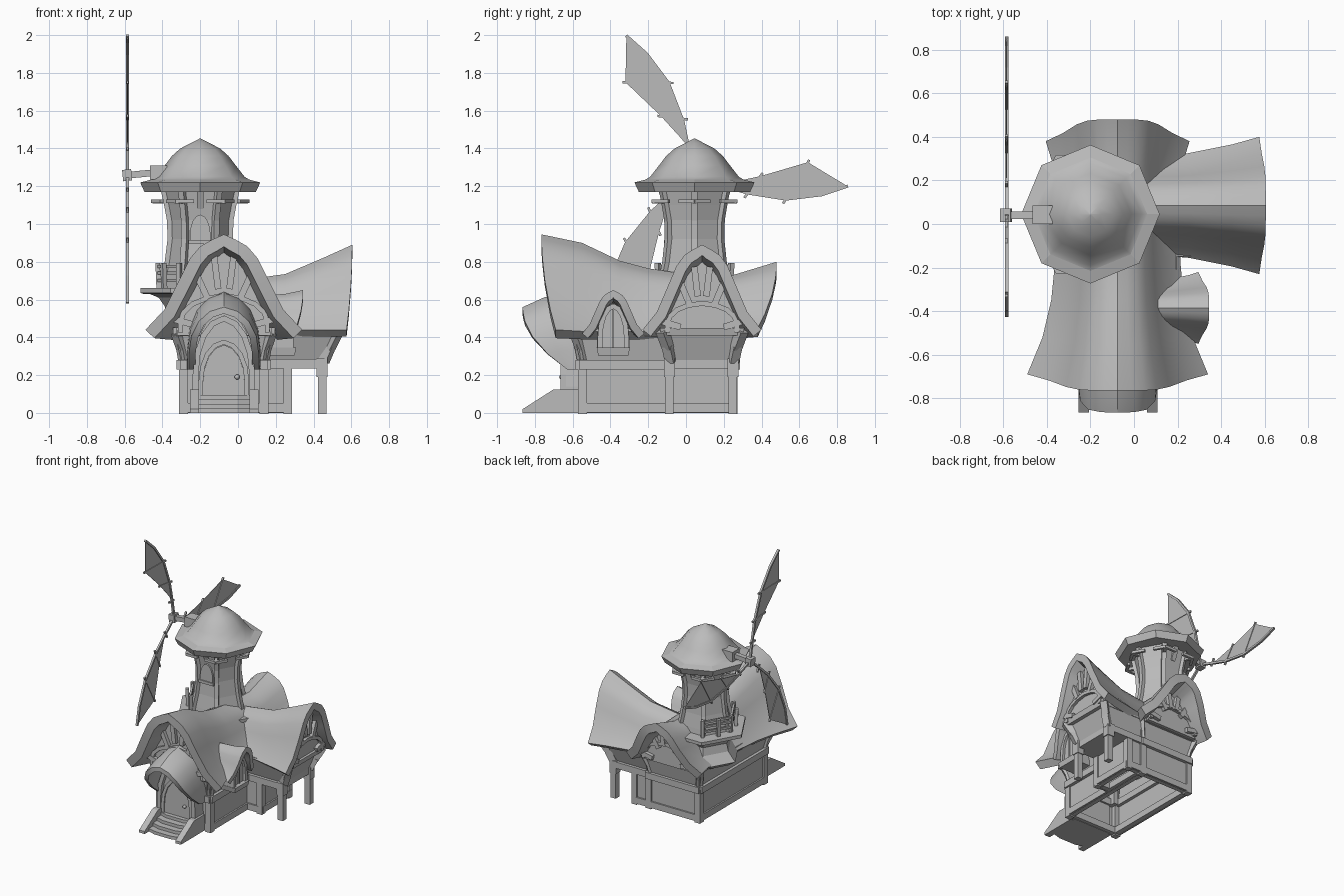
import bpy, bmesh, math
from mathutils import Vector, Matrix

cube = bpy.data.objects.get("Cube")
if cube:
    bpy.data.objects.remove(cube)

GREY = bpy.data.materials.new("plain grey")
GREY.use_nodes = True
GREY.diffuse_color = (0.5, 0.5, 0.5, 1)
GREY.node_tree.nodes["Principled BSDF"].inputs["Base Color"].default_value = (0.5, 0.5, 0.5, 1)

CX, CY = -0.075, 0.085           # ridge lines of the house and of the wing
TX, TY = -0.2, 0.045             # tower axis


def finish(name, bm, angle=0):
    bmesh.ops.recalc_face_normals(bm, faces=bm.faces)
    me = bpy.data.meshes.new(name)
    bm.to_mesh(me)
    bm.free()
    me.materials.append(GREY)
    if angle:
        me.shade_smooth()
        me.set_sharp_from_angle(angle=math.radians(angle))
    ob = bpy.data.objects.new(name, me)
    bpy.context.collection.objects.link(ob)
    return ob


def across_x(a, b, d):           # faces front or back
    return Vector((CX + a, d, b))


def across_y(a, b, d):           # faces the side
    return Vector((d, CY + a, b))


def dormer_y(a, b, d):
    return Vector((d, -0.385 + a, b))


def frustum(name, x, y, z, grow=0, caps=True):
    """Box whose top spreads outward by grow; without caps it is a hollow shell."""
    bm = bmesh.new()
    rings = [[bm.verts.new((px, py, h)) for px, py in
              ((x[0] - g, y[0] - g), (x[1] + g, y[0] - g), (x[1] + g, y[1] + g), (x[0] - g, y[1] + g))]
             for h, g in ((z[0], 0), (z[1], grow))]
    if caps:
        bm.faces.new(rings[0])
        bm.faces.new(rings[1])
    for i in range(4):
        j = (i + 1) % 4
        bm.faces.new((rings[0][i], rings[0][j], rings[1][j], rings[1][i]))
    return finish(name, bm)


def prism(name, pts, place, d0, d1):
    """Flat outline pushed from depth d0 to depth d1."""
    bm = bmesh.new()
    lo, hi = ([bm.verts.new(place(a, b, d)) for a, b in pts] for d in (d0, d1))
    bm.faces.new(lo)
    bm.faces.new(hi)
    for i in range(len(pts)):
        j = (i + 1) % len(pts)
        bm.faces.new((lo[i], lo[j], hi[j], hi[i]))
    return finish(name, bm)


def beams(name, chains, w):
    """Square timbers along each chain of points."""
    bm = bmesh.new()
    for chain in chains:
        for p, q in zip(chain, chain[1:]):
            p, q = Vector(p), Vector(q)
            rot = (q - p).to_track_quat('Z', 'Y').to_matrix().to_4x4()
            size = Matrix.Diagonal((w, w, (q - p).length + w * 0.3, 1))
            bmesh.ops.create_cube(bm, size=1, matrix=Matrix.Translation((p + q) / 2) @ rot @ size)
    return finish(name, bm)


def band(name, x, y, z, w):
    """Timber running round a room; x and y are its outer faces."""
    r = w / 2
    x, y = (x[0] + r, x[1] - r), (y[0] + r, y[1] - r)
    loop = [(x[0], y[0]), (x[1], y[0]), (x[1], y[1]), (x[0], y[1]), (x[0], y[0])]
    return beams(name, [[(px, py, z) for px, py in loop]], w)


def spin(name, profile, n, angle=0):
    """Profile of (radius, height) turned about the tower axis."""
    bm = bmesh.new()
    rings = [[bm.verts.new((TX + r * math.cos(k * math.tau / n), TY + r * math.sin(k * math.tau / n), z))
              for k in range(n)] for r, z in profile]
    for lo, hi in zip(rings, rings[1:]):
        for k in range(n):
            bm.faces.new((lo[k], lo[(k + 1) % n], hi[(k + 1) % n], hi[k]))
    bm.faces.new(rings[0])
    bm.faces.new(rings[-1])
    return finish(name, bm, angle)


BELL = [(0, 1), (.15, .945), (.3, .875), (.43, .75), (.57, .52), (.76, .21), (1, 0)]
ARCH = [(0, 1), (.4, .93), (.72, .77), (.93, .53), (1, .25), (1, 0)]


def mirrored(half):
    return [(-t, h) for t, h in reversed(half[1:])] + half


def roof(name, half, place, stations, thick):
    """Curved roof lofted along its ridge; station = place, ridge, eave, half width, eave lag."""
    bm = bmesh.new()
    prof, rows = mirrored(half), []
    for pos, ridge, eave, width, lag in stations:
        pts = [Vector((t * width, eave + h * (ridge - eave))) for t, h in prof]
        outer, inner = [], []
        for i, p in enumerate(pts):
            tan = (pts[min(i + 1, len(pts) - 1)] - pts[max(i - 1, 0)]).normalized()
            q = p + Vector((tan.y, -tan.x)) * thick
            d = pos + lag * (1 - prof[i][1]) ** 2
            outer.append(bm.verts.new(place(p.x, p.y, d)))
            inner.append(bm.verts.new(place(q.x, q.y, d)))
        rows.append((outer, inner))
    for (o, i), (o2, i2) in zip(rows, rows[1:]):
        for k in range(len(prof) - 1):
            bm.faces.new((o[k], o[k + 1], o2[k + 1], o2[k]))
            bm.faces.new((i[k], i[k + 1], i2[k + 1], i2[k]))
        for k in (0, -1):
            bm.faces.new((o[k], o2[k], i2[k], i[k]))
    for o, i in (rows[0], rows[-1]):
        for k in range(len(prof) - 1):
            bm.faces.new((o[k], o[k + 1], i[k + 1], i[k]))
    return finish(name, bm, 32)


def arch(width, z0, z1):
    return [(t * width, z0 + h * (z1 - z0)) for t, h in mirrored(ARCH)]


def gable(name, place, ridge, width, foot, d0, d1, face, rise):
    """Gable wall with an arched timber and a fan of struts on its face."""
    pts = [(t * width, .41 + h * (ridge - .41)) for t, h in mirrored(BELL[:5])]
    prism(name + "_wall", [(-foot, .41)] + pts + [(foot, .41)], place, d0, d1)
    beams(name + "_arch", [[place(a, b, face) for a, b in arch(foot * .92, .43, rise)]], .026)
    fan = []
    for t, h in (BELL[1], BELL[3], BELL[5]):
        for s in (-1, 1):
            end = Vector((s * t * width, .40 + h * (ridge - .41)))
            start = Vector((0, .42)).lerp(end, .58)
            fan.append([place(start.x, start.y, face), place(end.x, end.y, face)])
    beams(name + "_struts", fan, .034)


# Main house walls and timber frame, a hollow shell
HX, HY = (-.31, .16), (-.57, .27)
frustum("house_lower_wall", (-.30, .15), (-.56, .26), (0, .25), caps=False)
frustum("house_upper_wall", (-.295, .145), (-.555, .255), (.25, .43), .04, caps=False)
band("house_sill", (-.312, .162), (-.572, .272), .028, .05)
band("house_belt", (-.325, .175), (-.585, .285), .255, .05)
band("house_top_beam", (-.345, .195), (-.61, .305), .43, .045)
corners = [(x, y, sx, sy) for x, sx in zip(HX, (1, -1)) for y, sy in zip(HY, (1, -1))]
beams("house_posts", [[(x + sx * .022, y + sy * .022, 0), (x + sx * .022, y + sy * .022, .25)]
                      for x, y, sx, sy in corners], .048)
beams("house_upper_posts", [[(x + sx * .03, y + sy * .03, .27), (x + sx * .018, y + sy * .018, .34),
                             (x - sx * .01, y - sy * .01, .42)] for x, y, sx, sy in corners], .05)

# Side wing: closed lower room, overhanging upper room on posts
frustum("wing_lower_wall", (.15, .275), (-.10, .26), (0, .24), caps=False)
band("wing_sill", (.125, .287), (-.112, .272), .028, .05)
frustum("wing_floor", (.16, .46), (-.115, .275), (.235, .285))
frustum("wing_upper_wall", (.15, .46), (-.09, .25), (.28, .45), .06)
frustum("wing_top_beam", (.1, .535), (-.13, .30), (.41, .45), .01)
for nm, x, top in (("wing_corner_posts", .263, .24), ("wing_legs", .445, .28)):
    beams(nm, [[(x, y, 0), (x, y, top)] for y in (-.088, .248)], .045)
beams("wing_leg_heads", [[(.445, y, .2), (.445, y, .28)] for y in (-.088, .248)], .058)
beams("wing_upper_posts", [[(.455, CY + s * .165, .28), (.485, CY + s * .18, .35), (.525, CY + s * .21, .43)]
                           for s in (-1, 1)], .05)

# Roofs
roof("main_roof", BELL, across_x, [(-.765, .945, .44, .415, .075), (-.55, .9, .43, .345, .03),
     (-.35, .805, .43, .305, 0), (-.2, .765, .43, .29, 0), (0, .735, .44, .28, 0), (.25, .73, .44, .29, 0),
     (.48, .80, .45, .33, -.1)], .065)
roof("wing_roof", BELL, across_y, [(.605, .89, .44, .315, -.03), (.45, .82, .44, .28, 0),
     (.25, .735, .44, .24, 0), (0, .70, .44, .22, 0)], .055)
roof("side_dormer_roof", BELL, dormer_y, [(.345, .65, .42, .165, -.05), (.25, .63, .43, .15, 0),
     (.1, .62, .46, .12, 0), (0, .61, .47, .1, 0)], .04)
roof("door_hood", ARCH, across_x, [(-.865, .56, .23, .185, .235), (-.75, .612, .23, .192, .13),
     (-.62, .64, .23, .195, .03), (-.5, .64, .23, .195, 0)], .035)

# Gable ends
gable("front_gable", across_x, .87, .35, .25, -.62, -.58, -.63, .62)
gable("back_gable", across_x, .71, .29, .22, .29, .33, .34, .58)
gable("wing_gable", across_y, .80, .27, .2, .49, .525, .535, .58)

# Side dormer window and planter
prism("dormer_wall", arch(.085, .34, .58), dormer_y, .15, .275)
beams("dormer_window_frame", [[dormer_y(a, b, .28) for a, b in arch(.07, .34, .565)]], .026)
beams("dormer_window_bar", [[dormer_y(0, .34, .278), dormer_y(0, .56, .278)]], .01)
frustum("dormer_planter", (.15, .30), (-.465, -.305), (.305, .345), .008)

# Porch, door and steps
prism("porch_wall", arch(.165, 0, .56), across_x, -.635, -.55)
prism("door", arch(.11, .09, .36), across_x, -.648, -.63)
beams("door_frame", [[across_x(a, b, -.645) for a, b in arch(.122, .09, .375)]], .024)
beams("porch_arch", [[across_x(a, b, -.65) for a, b in arch(.15, .1, .5)]], .03)
bm = bmesh.new()
bmesh.ops.create_uvsphere(bm, u_segments=10, v_segments=6, radius=.014,
                          matrix=Matrix.Translation((-.005, -.658, .19)))
finish("door_knob", bm, 60)
for i in range(4):
    y = -.83 + i * .05
    tread = [(-.14, -.56), (-.14, y + .02), (-.07, y), (.07, y), (.14, y + .02), (.14, -.56)]
    prism("step", tread, lambda a, b, d: Vector((CX + a, b, d)), i * .024, (i + 1) * .024)
rail = [(-.865, 0), (-.865, .02), (-.70, .125), (-.57, .125), (-.57, 0)]
for x in (-.255, .06):
    prism("stair_side", rail, lambda a, b, d: Vector((d, a, b)), x, x + .048)

# Hexagonal tower with balcony
BODY = [(.21, .62), (.195, .7), (.172, .8), (.157, .92), (.16, 1.02), (.175, 1.1), (.195, 1.19)]


def hexpt(k, r, z):
    return Vector((TX + r * math.cos(k * math.pi / 3), TY + r * math.sin(k * math.pi / 3), z))


spin("tower_wall", BODY, 6)
beams("tower_posts", [[hexpt(k, r, z) for r, z in BODY] for k in range(6)], .032)
spin("balcony_corbel", [(.2, .39), (.26, .43), (.2, .5), (.185, .56), (.22, .61), (.28, .635)], 6)
spin("balcony_floor", [(.3, .63), (.315, .635), (.315, .66), (.3, .66)], 6)
beams("balcony_rails", [[hexpt(k, .225, z) for k in range(2, 5)] for z in (.70, .74, .775)], .016)
beams("balcony_posts", [[hexpt(k, .22, .66), hexpt(k, .225, .79)] for k in (2, 2.5, 3, 3.5, 4)], .024)
brackets = []
for k in range(6):
    c = hexpt(k, .25, 1.12)
    brackets.append([c.lerp(hexpt(k - 1, .25, 1.12), .36), c, c.lerp(hexpt(k + 1, .25, 1.12), .36)])
beams("tower_bracket_beams", brackets, .02)
beams("tower_bracket_arms", [[hexpt(k, .17, 1.12), hexpt(k, .25, 1.12)] for k in range(6)], .022)
beams("tower_keystones", [[hexpt(k, .14, 1.09), hexpt(k, .175, 1.18)] for k in (1.5, 4.5)], .035)
prism("tower_window", arch(.055, .9, 1.05), lambda a, b, d: Vector((TX + a, d, b)), -.108, -.08)
beams("tower_window_sill", [[(TX - .06, -.105, .905), (TX + .06, -.105, .905)]], .022)

# Tower cap: brim and dome
spin("tower_brim", [(.18, 1.18), (.295, 1.17), (.318, 1.22), (.24, 1.24)], 8)
spin("tower_dome", [(.312, 1.219), (.265, 1.232), (.235, 1.25), (.188, 1.31), (.15, 1.36),
                    (.105, 1.4), (.05, 1.428), (.004, 1.452)], 8, 48)

# Sail shaft and three sails
HUB = Vector((-.585, .04, 1.26))
frustum("shaft_housing", (-.465, -.375), (0, .085), (1.235, 1.31))
beams("sail_shaft", [[(-.35, .042, 1.28), (-.6, .04, 1.257)]], .035)
beams("sail_hub", [[(-.602, .04, 1.257), (-.572, .04, 1.26)]], .06)
SPAR = [(0, 0), (.14, -.05), (.28, -.095), (.49, -.128), (.68, -.105), (.815, -.06)]
EDGE = [(.605, .067), (.36, -.005), (.2, -.04)]
for k in range(3):
    turn = Matrix.Rotation(k * math.tau / 3, 3, 'X')

    def sail(a, b, d=0):
        return HUB + turn @ Vector((d, a, b))
    prism("sail_cloth", SPAR[1:] + EDGE, sail, -.002, .002)
    beams("sail_spar", [[sail(a, b) for a, b in SPAR]], .016)
    beams("sail_crossbars", [[sail(.27, -.12), sail(.365, .008)], [sail(.475, -.15), sail(.612, .078)],
                             [sail(.12, -.065), sail(.15, -.015)]], .013)
